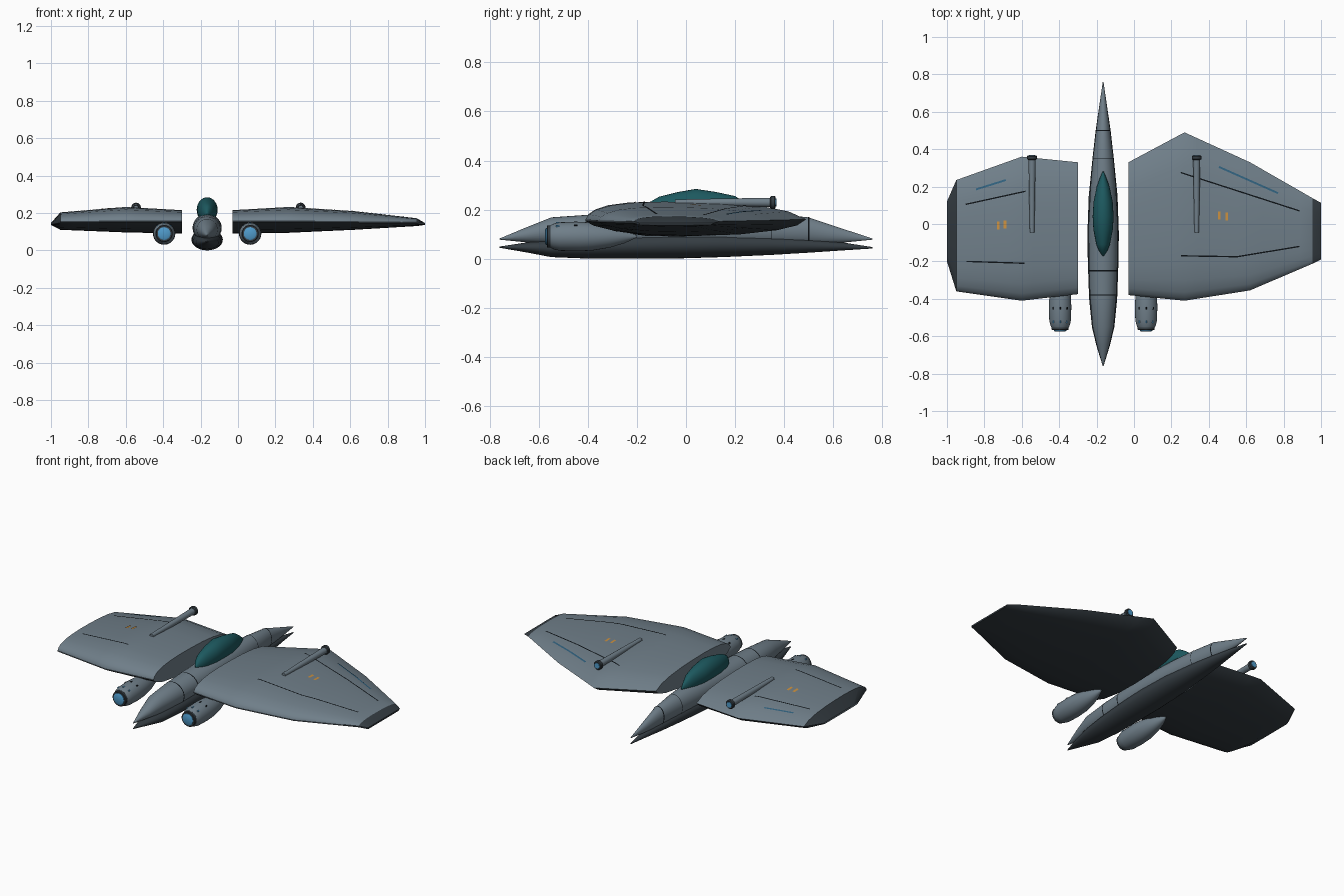
import bpy, bmesh, math
from mathutils import Vector

cube = bpy.data.objects.get("Cube")
if cube:
    bpy.data.objects.remove(cube, do_unlink=True)


def material(name, *rgb):
    m = bpy.data.materials.new(name)
    m.use_nodes = True
    m.diffuse_color = (*rgb, 1)
    m.node_tree.nodes["Principled BSDF"].inputs["Base Color"].default_value = (*rgb, 1)
    return m


HULL = material("hull_grey", .16, .21, .25)
DARK = material("dark_grey", .035, .046, .055)
LINE = material("panel_black", .004, .006, .008)
GLASS = material("canopy_teal", .012, .10, .115)
GLOW = material("engine_blue", .08, .33, .60)
STRIPE = material("stripe_blue", .03, .12, .21)
ORANGE = material("marking_orange", .60, .28, .05)


def finish(name, bm, mats, angle=35):
    bmesh.ops.recalc_face_normals(bm, faces=bm.faces)
    me = bpy.data.meshes.new(name)
    bm.to_mesh(me)
    bm.free()
    for m in mats:
        me.materials.append(m)
    ob = bpy.data.objects.new(name, me)
    bpy.context.collection.objects.link(ob)
    bpy.ops.object.select_all(action='DESELECT')
    ob.select_set(True)
    bpy.context.view_layer.objects.active = ob
    bpy.ops.object.shade_smooth_by_angle(angle=math.radians(angle))
    return ob


def loft(name, rings, mats, rule=None, closed=True):
    """Skin a series of closed rings; rule(bay, side) picks the material."""
    bm = bmesh.new()
    rows = [[bm.verts.new(p) for p in r] for r in rings]
    n = len(rows[0])
    for i in range(len(rows) - 1):
        for j in range(n):
            k = (j + 1) % n
            f = bm.faces.new((rows[i][j], rows[i][k], rows[i + 1][k], rows[i + 1][j]))
            f.material_index = rule(i, j) if rule else 0
    if closed:
        bm.faces.new(rows[0])
        f = bm.faces.new(rows[-1])
        f.material_index = rule(len(rows) - 2, 0) if rule else 0
    return finish(name, bm, mats)


def interp(table, s):
    """Linear look-up in rows sorted by their first value."""
    for a, b in zip(table, table[1:]):
        if s <= b[0]:
            t = max(0, (s - a[0]) / (b[0] - a[0]))
            return [u + (v - u) * t for u, v in zip(a, b)]
    return list(table[-1])


def oval(x, y, w, top, bot, n=28):
    c, h = (top + bot) / 2, (top - bot) / 2
    return [(x + w * math.cos(a), y, c + h * math.sin(a))
            for a in (2 * math.pi * i / n for i in range(n))]


def spindle(name, x, table, mat, rule=None):
    mats = mat if isinstance(mat, list) else [mat]
    return loft(name, [oval(x, *row) for row in table], mats, rule)


# Fuselage: two overlapping spindles with forked tips; rows are y, half width, top, bottom
FX = -.165
UPPER = [(-.76, .002, .082, .077), (-.65, .033, .128, .066), (-.55, .056, .168, .055),
         (-.38, .071, .180, .045), (-.2, .077, .188, .045), (0, .078, .195, .045),
         (.2, .068, .192, .045), (.35, .055, .183, .05), (.5, .038, .168, .056),
         (.65, .018, .118, .066), (.76, .002, .082, .077)]
LOWER = [(-.76, .002, .049, .044), (-.65, .036, .066, .025), (-.55, .060, .080, .006),
         (-.4, .075, .095, 0), (-.2, .082, .110, 0), (-.05, .084, .115, 0),
         (.15, .077, .112, .006), (.35, .057, .098, .015), (.5, .040, .082, .024),
         (.65, .018, .064, .034), (.76, .002, .047, .041)]
spindle("fuselage_upper", FX, UPPER, HULL)
spindle("fuselage_lower", FX, LOWER, DARK)

# Panel seams around the upper fuselage
for i, (y, half) in enumerate([(-.38, .003), (-.25, .003), (.35, .0015), (.5, .003)]):
    rings = []
    for s in (y - half, y + half):
        _, w, t, b = interp(UPPER, s)
        rings.append(oval(FX, s, w + .0015, t + .0015, b - .0015))
    loft(f"fuselage_seam_{i + 1}", rings, [LINE], closed=False)

# Canopy
spindle("canopy", FX, [(-.17, .004, .195, .18), (-.14, .024, .235, .16), (-.11, .036, .252, .15),
                       (-.03, .052, .272, .15), (.04, .056, .284, .15), (.12, .051, .272, .15),
                       (.2, .034, .255, .15), (.245, .018, .225, .16), (.28, .003, .195, .18)], GLASS)

# Wings: rows are x, front y, back y, top, rim height, bottom
LEFT = [(-.03, -.38, .33, .215, .155, .09), (.27, -.41, .49, .232, .156, .094),
        (.62, -.355, .33, .210, .152, .110), (.955, -.212, .138, .172, .148, .130),
        (1, -.19, .113, .146, .141, .136)]
RIGHT = [(-1, -.2, .12, .146, .141, .136), (-.95, -.36, .235, .203, .152, .110),
         (-.6, -.41, .36, .232, .156, .096), (-.3, -.375, .33, .215, .155, .09)]
CAMBER = [(0, 0), (.015, .28), (.05, .55), (.12, .80), (.22, .94), (.35, 1), (.5, .98),
          (.65, .91), (.8, .74), (.92, .45), (1, 0)]
BELLY = [(0, 0), (.04, .32), (.13, .66), (.3, .95), (.5, 1), (.7, .92), (.87, .62), (.96, .28)]


def wing(name, table, tip_bay):
    rings = []
    for i, a in enumerate(table):
        steps = 5 if i + 1 < len(table) and i != tip_bay else 1
        for k in range(steps):
            b = table[i + 1] if i + 1 < len(table) else a
            x, y0, y1, top, mid, bot = [u + (v - u) * k / steps for u, v in zip(a, b)]
            ring = [(x, y0 + (y1 - y0) * t, mid + .004 + (top - mid - .004) * h) for t, h in CAMBER]
            ring += [(x, y0 + (y1 - y0) * t, mid - .004 - (mid - .004 - bot) * h)
                     for t, h in reversed(BELLY)]
            rings.append(ring)
    last = 0 if tip_bay == 0 else len(rings) - 2
    return loft(name, rings, [HULL, DARK],
                lambda i, j: int(i == last or j >= len(CAMBER) - 1))


wing("left_wing", LEFT, 3)
wing("right_wing", RIGHT, 0)


def wing_top(table, x, y):
    _, y0, y1, top, mid, _ = interp(table, x)
    return mid + .004 + (top - mid - .004) * interp(CAMBER, (y - y0) / (y1 - y0))[1]


def ribbon(name, table, points, width, mat):
    """Thin painted strip laid on top of a wing."""
    bm = bmesh.new()
    for a, b in zip(points, points[1:]):
        a, b = Vector(a), Vector(b)
        d = (b - a).normalized()
        side = Vector((-d.y, d.x)) * width / 2
        previous = None
        for i in range(17):
            p = a.lerp(b, i / 16)
            row = [bm.verts.new((q.x, q.y, wing_top(table, q.x, q.y) + .003))
                   for q in (p - side, p + side)]
            if previous:
                bm.faces.new((previous[0], row[0], row[1], previous[1]))
            previous = row
    ob = finish(name, bm, [mat])
    if ob.data.polygons[0].normal.z < 0:
        ob.data.flip_normals()


# Panel lines, stripes and markings
ribbon("left_rear_panel_line", LEFT, [(.25, .275), (.885, .07)], .007, LINE)
ribbon("left_front_panel_line", LEFT, [(.25, -.17), (.55, -.175), (.885, -.12)], .007, LINE)
ribbon("left_stripe", LEFT, [(.455, .305), (.77, .165)], .010, STRIPE)
ribbon("right_rear_panel_line", RIGHT, [(-.9, .105), (-.58, .175)], .007, LINE)
ribbon("right_front_panel_line", RIGHT, [(-.895, -.2), (-.585, -.21)], .007, LINE)
ribbon("right_stripe", RIGHT, [(-.845, .185), (-.685, .235)], .010, STRIPE)
for side, table, marks in (("left", LEFT, [(.455, .045), (.495, .04)]),
                           ("right", RIGHT, [(-.725, -.008), (-.69, -.003)])):
    for i, (x, y) in enumerate(marks):
        ribbon(f"{side}_marking_{i + 1}", table, [(x, y - .021), (x, y + .021)], .014, ORANGE)


def turned(name, x, z, profile, mat):
    """Round part along y from (y, radius) pairs."""
    return spindle(name, x, [(y, r, z + r, z - r) for y, r in profile], mat)


# Engines under the wings and guns above them
for side, ex, gx, gz in (("left", .065, .335, .229), ("right", -.395, -.545, .229)):
    turned(f"{side}_engine", ex, .09, [(-.553, .046), (-.54, .052), (-.515, .058), (-.44, .060),
                                       (-.38, .057), (-.31, .045), (-.25, .027), (-.2, .004)], HULL)
    turned(f"{side}_engine_ring", ex, .09, [(-.568, .042), (-.565, .045), (-.55, .045)], DARK)
    turned(f"{side}_engine_lens", ex, .09, [(-.575, .026), (-.571, .034), (-.55, .034)], GLOW)
    for i, a in enumerate((50, 90, 130)):
        c, s = math.cos(math.radians(a)), math.sin(math.radians(a))
        for label, y, r, mat in (("light", -.523, .0555, GLOW), ("vent", -.45, .058, LINE)):
            turned(f"{side}_engine_{label}_{i + 1}", ex + r * c, .09 + r * s,
                   [(y - .007, .004), (y + .007, .004)], mat)
    turned(f"{side}_gun", gx, gz, [(-.045, .012), (.1, .015), (.35, .019)], HULL)
    turned(f"{side}_gun_muzzle", gx, gz, [(.343, .021), (.347, .026), (.362, .026), (.366, .022)], DARK)
    turned(f"{side}_gun_lens", gx, gz, [(.36, .018), (.369, .016)], GLOW)
